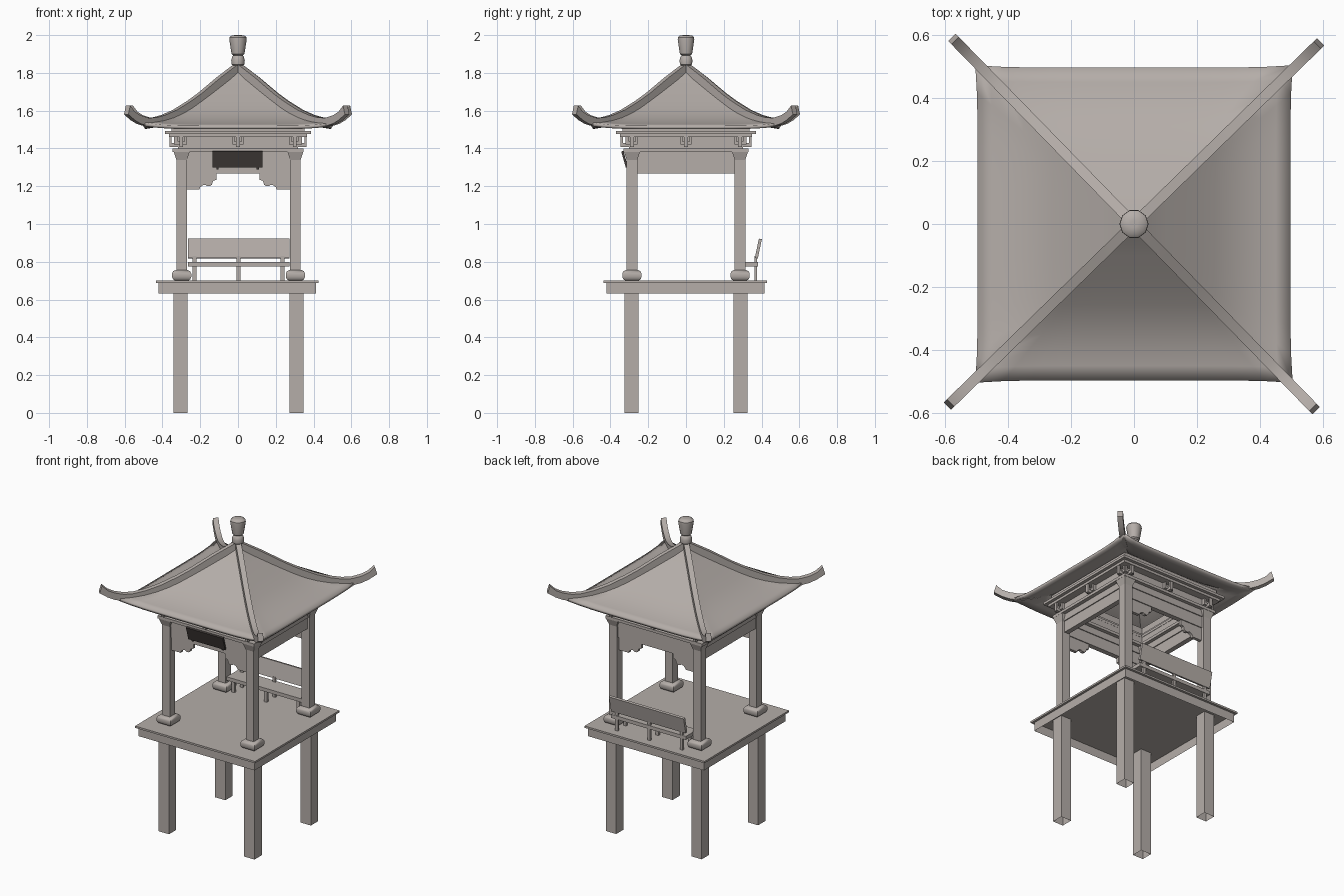
import bpy, bmesh, math
from mathutils import Matrix

if "Cube" in bpy.data.objects:
    bpy.data.objects.remove(bpy.data.objects["Cube"])


def material(name, rgb):
    m = bpy.data.materials.new(name)
    m.diffuse_color = (*rgb, 1)
    m.use_nodes = True
    m.node_tree.nodes["Principled BSDF"].inputs["Base Color"].default_value = m.diffuse_color
    return m


STONE = material("warm grey", (0.46, 0.42, 0.395))
DARK = material("dark brown", (0.055, 0.046, 0.043))
SIGNS = [(sx, sy) for sx in (-1, 1) for sy in (-1, 1)]
CX, CY = 0.301, 0.286          # column centres


def finish(name, bm, mat=STONE, smooth=None, recalc=True):
    if recalc:
        bmesh.ops.recalc_face_normals(bm, faces=bm.faces)
    me = bpy.data.meshes.new(name)
    bm.to_mesh(me)
    bm.free()
    ob = bpy.data.objects.new(name, me)
    bpy.context.collection.objects.link(ob)
    me.materials.append(mat)
    if smooth:
        bpy.ops.object.select_all(action='DESELECT')
        ob.select_set(True)
        bpy.context.view_layer.objects.active = ob
        bpy.ops.object.shade_smooth_by_angle(angle=math.radians(smooth))
    return ob


def add_box(bm, x0, x1, y0, y1, z0, z1, mat=Matrix()):
    m = mat @ Matrix.Translation(((x0 + x1) / 2, (y0 + y1) / 2, (z0 + z1) / 2)) \
        @ Matrix.Diagonal((abs(x1 - x0), abs(y1 - y0), abs(z1 - z0), 1))
    return bmesh.ops.create_cube(bm, size=1, matrix=m)["verts"]


def boxes(name, items, mat=STONE):
    bm = bmesh.new()
    for b in items:
        add_box(bm, *b)
    return finish(name, bm, mat)


def frame(name, hx, hy, w, z0, z1):
    # hollow rectangular ring made of four bars
    return boxes(name, [(-hx, hx, s * hy, s * (hy - w), z0, z1) for s in (-1, 1)] +
                 [(s * hx, s * (hx - w), w - hy, hy - w, z0, z1) for s in (-1, 1)])


def lathe(name, profile, n, loc=(0, 0), turn=0.0, k=1.0, smooth=40):
    bm = bmesh.new()
    rings = [[bm.verts.new((loc[0] + r * k * math.cos(turn + i * math.tau / n),
                            loc[1] + r * k * math.sin(turn + i * math.tau / n), z))
              for i in range(n)] for r, z in profile]
    for a, b in zip(rings, rings[1:]):
        for i in range(n):
            j = (i + 1) % n
            bm.faces.new((a[i], a[j], b[j], b[i]))
    bm.faces.new(rings[0])
    bm.faces.new(rings[-1])
    return finish(name, bm, smooth=smooth)


def add_prism(bm, pts, thick, mat):
    # outline in the local xz plane, thickness along local y
    a = [bm.verts.new(mat @ Matrix.Translation((u, -thick / 2, z)).translation) for u, z in pts]
    b = [bm.verts.new(mat @ Matrix.Translation((u, thick / 2, z)).translation) for u, z in pts]
    bm.faces.new(a)
    bm.faces.new(b[::-1])
    for i in range(len(pts)):
        j = (i + 1) % len(pts)
        bm.faces.new((a[i], b[i], b[j], a[j]))


# Stilts, open at the foot, and open apron under the floor
def open_tubes(name, items):
    bm = bmesh.new()
    for b in items:
        add_box(bm, *b)
    bmesh.ops.recalc_face_normals(bm, faces=bm.faces)
    bmesh.ops.delete(bm, geom=[f for f in bm.faces if abs(f.normal.z) > 0.9], context='FACES_ONLY')
    return finish(name, bm, recalc=False)


open_tubes("stilts", [(sx * 0.307 - 0.037 + 0.003, sx * 0.307 + 0.037 + 0.003,
                       sy * 0.289 - 0.037, sy * 0.289 + 0.037, 0, 0.69) for sx, sy in SIGNS])
open_tubes("floor_apron", [(-0.42, 0.413, -0.42, 0.415, 0.632, 0.69)])
boxes("floor_plate", [(-0.434, 0.427, -0.436, 0.43, 0.688, 0.70)])

# Columns with cushion bases and flared capitals
for sx, sy in SIGNS:
    c = (sx * CX + 0.003, sy * CY)
    q = dict(n=4, loc=c, turn=math.pi / 4, k=math.sqrt(2))
    lathe("column_base", [(0.034, 0.70), (0.045, 0.707), (0.051, 0.72), (0.051, 0.738),
                          (0.045, 0.75), (0.032, 0.756)], **q)
    lathe("column", [(0.028, 0.75), (0.028, 1.34), (0.043, 1.385)], smooth=None, **q)

# Beams between the columns
boxes("lintels", [(-CX, CX, s * CY - t, s * CY + t, z0, z1) for s in (-1, 1)
                  for t, z0, z1 in ((0.016, 1.267, 1.34), (0.022, 1.34, 1.385))] +
      [(s * CX - t, s * CX + t, -CY, CY, z0, z1) for s in (-1, 1)
       for t, z0, z1 in ((0.016, 1.267, 1.34), (0.022, 1.34, 1.385))])

# Carved hanging brackets on front and back
carve = [(0.275, 1.268), (0.114, 1.268), (0.114, 1.234), (0.132, 1.228), (0.138, 1.208),
         (0.15, 1.2), (0.166, 1.202), (0.175, 1.208), (0.188, 1.204), (0.2, 1.195),
         (0.204, 1.183), (0.275, 1.183)]
bm = bmesh.new()
for sx, sy in SIGNS:
    add_prism(bm, [(sx * u, z) for u, z in carve], 0.02, Matrix.Translation((0, sy * CY, 0)))
finish("hanging_brackets", bm)

# Cornice: plate, bracket wall and stepped mouldings
frame("cornice_plate", 0.347, 0.33, 0.09, 1.382, 1.40)
frame("bracket_wall", 0.318, 0.301, 0.03, 1.40, 1.462)
frame("lower_moulding", 0.366, 0.35, 0.08, 1.46, 1.476)
frame("upper_moulding", 0.386, 0.37, 0.09, 1.476, 1.492)
frame("roof_seat", 0.352, 0.336, 0.05, 1.492, 1.535)

# Eave brackets, three on every side
bm = bmesh.new()
for k in range(4):
    face, along = ((0.301, CX) if k % 2 == 0 else (0.318, CY))
    rot = Matrix.Rotation(k * math.pi / 2, 4, 'Z')
    for t in (-along, 0, along):
        for b in ((t - 0.01, t + 0.01, -face - 0.045, -face, 1.408, 1.428),
                  (t - 0.01, t + 0.01, -face - 0.045, -face - 0.033, 1.42, 1.461),
                  (t - 0.03, t + 0.03, -face - 0.02, -face, 1.42, 1.436),
                  (t - 0.03, t - 0.018, -face - 0.02, -face, 1.43, 1.461),
                  (t + 0.018, t + 0.03, -face - 0.02, -face, 1.43, 1.461)):
            add_box(bm, *b, rot)
finish("eave_brackets", bm)

# Curved roof shell with lifted corners
prof = [(0.015, 1.81), (0.06, 1.768), (0.1, 1.736), (0.15, 1.696), (0.2, 1.657), (0.257, 1.614),
        (0.3, 1.586), (0.35, 1.56), (0.4, 1.541), (0.45, 1.528), (0.496, 1.52)]
N = 12
bm = bmesh.new()
rings = []
for d, z in prof:
    ring = []
    for k in range(4):
        for i in range(N):
            t = -1 + 2 * i / N
            c = abs(t) ** 6 * (d / 0.5) ** 4
            g = d * (1 + 0.016 * c)
            p = Matrix.Rotation(k * math.pi / 2, 4, 'Z') @ Matrix.Translation((g * t, -g, z + 0.018 * c))
            ring.append(bm.verts.new(p.translation))
    rings.append(ring)
for a, b in zip(rings, rings[1:]):
    for i in range(4 * N):
        j = (i + 1) % (4 * N)
        bm.faces.new((b[i], b[j], a[j], a[i]))
bm.faces.new(rings[0])
roof = finish("roof", bm, smooth=35, recalc=False)
mod = roof.modifiers.new("thickness", 'SOLIDIFY')
mod.thickness = 0.018
mod.offset = -1

# Upswept hip ridges
top = [(0.005, 1.85), (0.1, 1.777), (0.2, 1.692), (0.257, 1.65), (0.33, 1.604), (0.39, 1.577),
       (0.44, 1.563), (0.48, 1.562), (0.52, 1.575), (0.55, 1.594), (0.575, 1.627)]
low = [(0.585, 1.58), (0.55, 1.549), (0.52, 1.531), (0.48, 1.518), (0.44, 1.518), (0.39, 1.53),
       (0.33, 1.556), (0.257, 1.602), (0.2, 1.645), (0.1, 1.725), (0.005, 1.80)]
bm = bmesh.new()
for k in range(4):
    rot = Matrix.Rotation(math.radians(44.3 + 90 * k), 4, 'Z')
    add_prism(bm, [(u * math.sqrt(2), z) for u, z in top + low], 0.033, rot)
finish("hip_ridges", bm, smooth=35)

# Roof finial
lathe("finial", [(0.022, 1.79), (0.022, 1.835), (0.034, 1.845), (0.036, 1.868), (0.03, 1.887),
                 (0.024, 1.892), (0.034, 1.9), (0.046, 1.975), (0.045, 1.988), (0.034, 1.998),
                 (0.012, 2.0)], 10)

# Name board, tilted forward, with two pegs
bm = bmesh.new()
tilt = Matrix.Translation((-0.002, -0.325, 1.343)) @ Matrix.Rotation(math.radians(16), 4, 'X')
add_box(bm, -0.132, 0.132, -0.006, 0.006, -0.044, 0.044, tilt)
for s in (-1, 1):
    add_box(bm, s * 0.107 - 0.006, s * 0.107 + 0.006, -0.002, 0.01, -0.056, -0.04, tilt)
finish("sign_board", bm, DARK)

# Bench along the back
boxes("bench_seat", [(-0.265, 0.272, 0.262, 0.38, 0.775, 0.798)])
boxes("bench_legs", [(x - 0.01, x + 0.01, y - 0.007, y + 0.007, 0.695, z)
                     for x in (-0.23, 0.003, 0.236) for y, z in ((0.285, 0.78), (0.37, 0.83))])
bm = bmesh.new()
lean = Matrix.Translation((0.004, 0.383, 0.87)) @ Matrix.Rotation(math.radians(-12), 4, 'X')
add_box(bm, -0.268, 0.268, -0.008, 0.008, -0.052, 0.052, lean)
finish("bench_back", bm)
